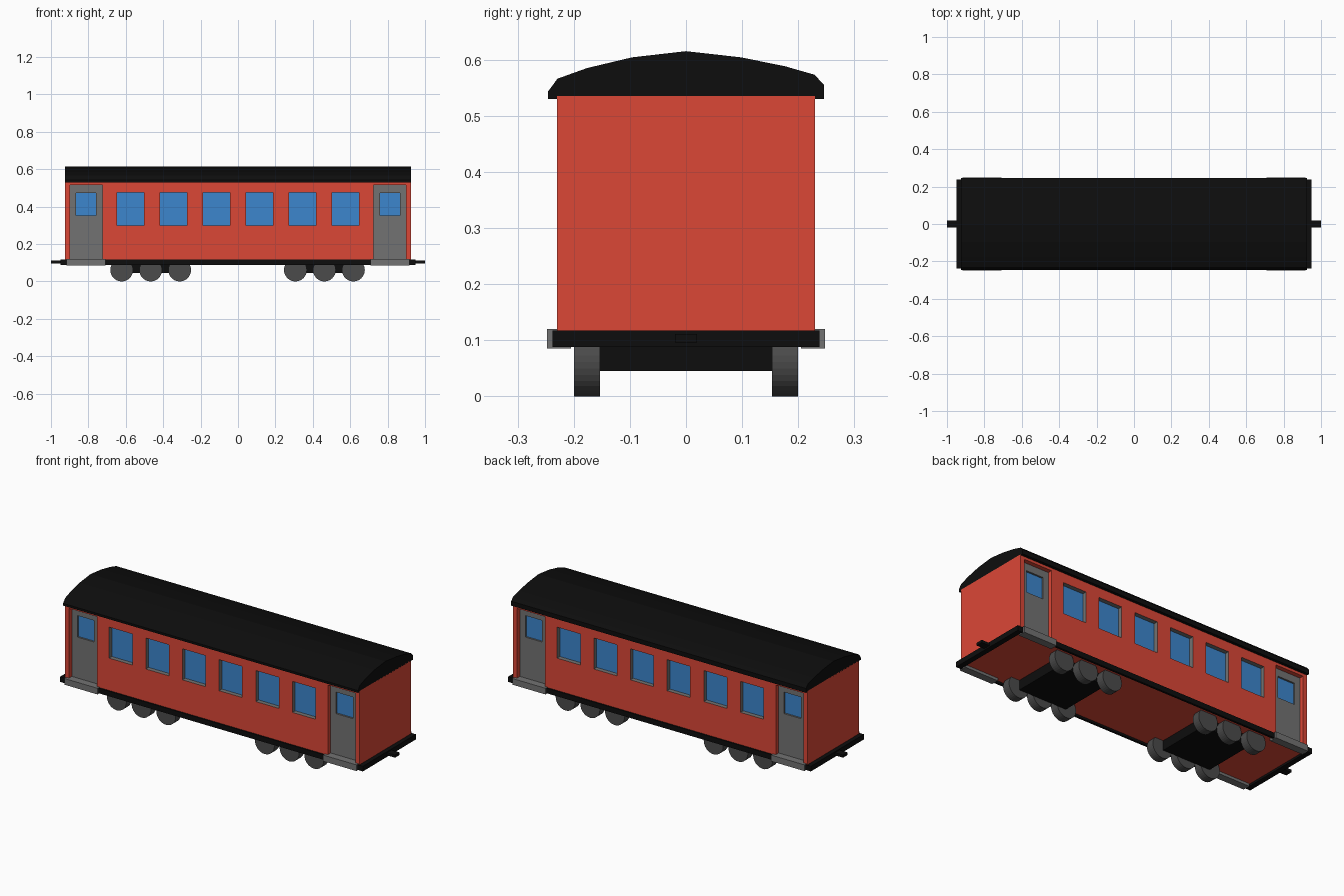
import bpy, bmesh, math
from mathutils import Matrix, Vector

if "Cube" in bpy.data.objects:
    bpy.data.objects.remove(bpy.data.objects["Cube"])


def material(name, rgb):
    m = bpy.data.materials.new(name)
    m.diffuse_color = (*rgb, 1)
    m.use_nodes = True
    m.node_tree.nodes["Principled BSDF"].inputs["Base Color"].default_value = m.diffuse_color
    return m


RED = material("red_paint", (0.71, 0.063, 0.037))
BLACK = material("black_paint", (0.004, 0.004, 0.004))
BLUE = material("blue_glass", (0.045, 0.24, 0.61))
GREY = material("grey_metal", (0.17, 0.17, 0.17))
DARK = material("dark_wheel", (0.07, 0.07, 0.07))


def add_box(bm, x0, x1, y0, y1, z0, z1):
    size = Vector((abs(x1 - x0), abs(y1 - y0), abs(z1 - z0)))
    mid = Vector(((x0 + x1) / 2, (y0 + y1) / 2, (z0 + z1) / 2))
    bmesh.ops.create_cube(bm, size=1, matrix=Matrix.Translation(mid) @ Matrix.Diagonal((*size, 1)))


def finish(bm, name, mat):
    bmesh.ops.recalc_face_normals(bm, faces=bm.faces)
    me = bpy.data.meshes.new(name)
    bm.to_mesh(me)
    bm.free()
    me.materials.append(mat)
    ob = bpy.data.objects.new(name, me)
    bpy.context.collection.objects.link(ob)
    return ob


def boxes(name, mat, *dims):
    bm = bmesh.new()
    for d in dims:
        add_box(bm, *d)
    return finish(bm, name, mat)


WIN_X = [-0.575, -0.345, -0.115, 0.115, 0.345, 0.575]
WIN_W, WIN_Z = 0.0725, (0.30, 0.476)
DOOR_X, DOOR_W, DOOR_Z = 0.812, 0.087, (0.118, 0.515)
PANE_W, PANE_Z = 0.053, (0.352, 0.474)
SIDES = (-1, 1)

# body shell with recesses for windows and doors
body = boxes("body", RED, (-0.925, 0.925, -0.23, 0.23, 0.10, 0.535))
cuts = [(x - WIN_W, x + WIN_W, s * 0.2, s * 0.3, *WIN_Z) for x in WIN_X for s in SIDES]
cuts += [(e * DOOR_X - DOOR_W, e * DOOR_X + DOOR_W, s * 0.19, s * 0.3, *DOOR_Z)
         for e in SIDES for s in SIDES]
cutter = boxes("recess_cutter", RED, *cuts)
cutter.hide_render = True
mod = body.modifiers.new("recesses", "BOOLEAN")
mod.operation = "DIFFERENCE"
mod.solver = "EXACT"
mod.object = cutter
bpy.context.view_layer.update()
cut_mesh = bpy.data.meshes.new_from_object(body.evaluated_get(bpy.context.evaluated_depsgraph_get()))
body.modifiers.clear()
body.data = cut_mesh
bpy.data.objects.remove(cutter)
body.data.materials.clear()
body.data.materials.append(RED)
body.data.materials.append(GREY)

# grey window linings
for p in body.data.polygons:
    c = p.center
    lining = abs(c.x) < 0.66 and 0.19 < abs(c.y) < 0.229 and 0.29 < c.z < 0.48
    p.material_index = 1 if lining else 0

# side window glass
for i, x in enumerate(WIN_X):
    boxes(f"window_{i + 1}", BLUE,
          *[(x - WIN_W, x + WIN_W, s * 0.199, s * 0.205, *WIN_Z) for s in SIDES])

# doors, their glass and steps
for e, end in zip(SIDES, ("left", "right")):
    for s, side in zip(SIDES, ("front", "back")):
        x = e * DOOR_X
        tag = f"{end}_{side}"
        y = (s * 0.189, s * 0.205)
        boxes("door_" + tag, GREY,
              (x - DOOR_W, x - PANE_W, *y, *DOOR_Z),
              (x + PANE_W, x + DOOR_W, *y, *DOOR_Z),
              (x - PANE_W, x + PANE_W, *y, DOOR_Z[0], PANE_Z[0]),
              (x - PANE_W, x + PANE_W, *y, PANE_Z[1], DOOR_Z[1]))
        boxes("door_glass_" + tag, BLUE,
              (x - PANE_W, x + PANE_W, s * 0.189, s * 0.195, *PANE_Z))
        boxes("step_" + tag, GREY,
              (x - 0.104, x + 0.104, s * 0.205, s * 0.248, 0.085, 0.12))

# arched roof, extruded along the carriage
profile = [(-0.246, 0.53), (-0.246, 0.543), (-0.229, 0.566), (-0.176, 0.585), (-0.096, 0.604),
           (0, 0.615), (0.098, 0.604), (0.177, 0.588), (0.229, 0.573), (0.246, 0.555), (0.246, 0.53)]
bm = bmesh.new()
face = bm.faces.new([bm.verts.new((-0.925, y, z)) for y, z in profile])
ext = bmesh.ops.extrude_face_region(bm, geom=[face], use_keep_orig=True)
bmesh.ops.translate(bm, vec=(1.85, 0, 0),
                    verts=[v for v in ext["geom"] if isinstance(v, bmesh.types.BMVert)])
finish(bm, "roof", BLACK)

# frame around the floor
boxes("floor_frame", BLACK,
      *[(-0.95, 0.95, s * 0.226, s * 0.238, 0.088, 0.117) for s in SIDES],
      *[(e * 0.92, e * 0.95, -0.226, 0.226, 0.088, 0.117) for e in SIDES])

# couplers at both ends
for e, end in zip(SIDES, ("left", "right")):
    boxes("coupler_" + end, BLACK, (e * 0.93, e * 1.0, -0.02, 0.02, 0.096, 0.111))

# bogies with three wheel pairs each
for cx, end in ((-0.467, "left"), (0.462, "right")):
    boxes("bogie_" + end, BLACK, (cx - 0.15, cx + 0.15, -0.153, 0.153, 0.045, 0.105))
    for i in (-1, 0, 1):
        for s, side in zip(SIDES, ("front", "back")):
            bm = bmesh.new()
            bmesh.ops.create_cone(
                bm, cap_ends=True, segments=32, radius1=0.061, radius2=0.061, depth=0.046,
                matrix=Matrix.Translation((cx + i * 0.155, s * 0.1765, 0.061))
                @ Matrix.Rotation(math.pi / 2, 4, "X"))
            finish(bm, f"wheel_{end}_{side}_{i + 2}", DARK)
